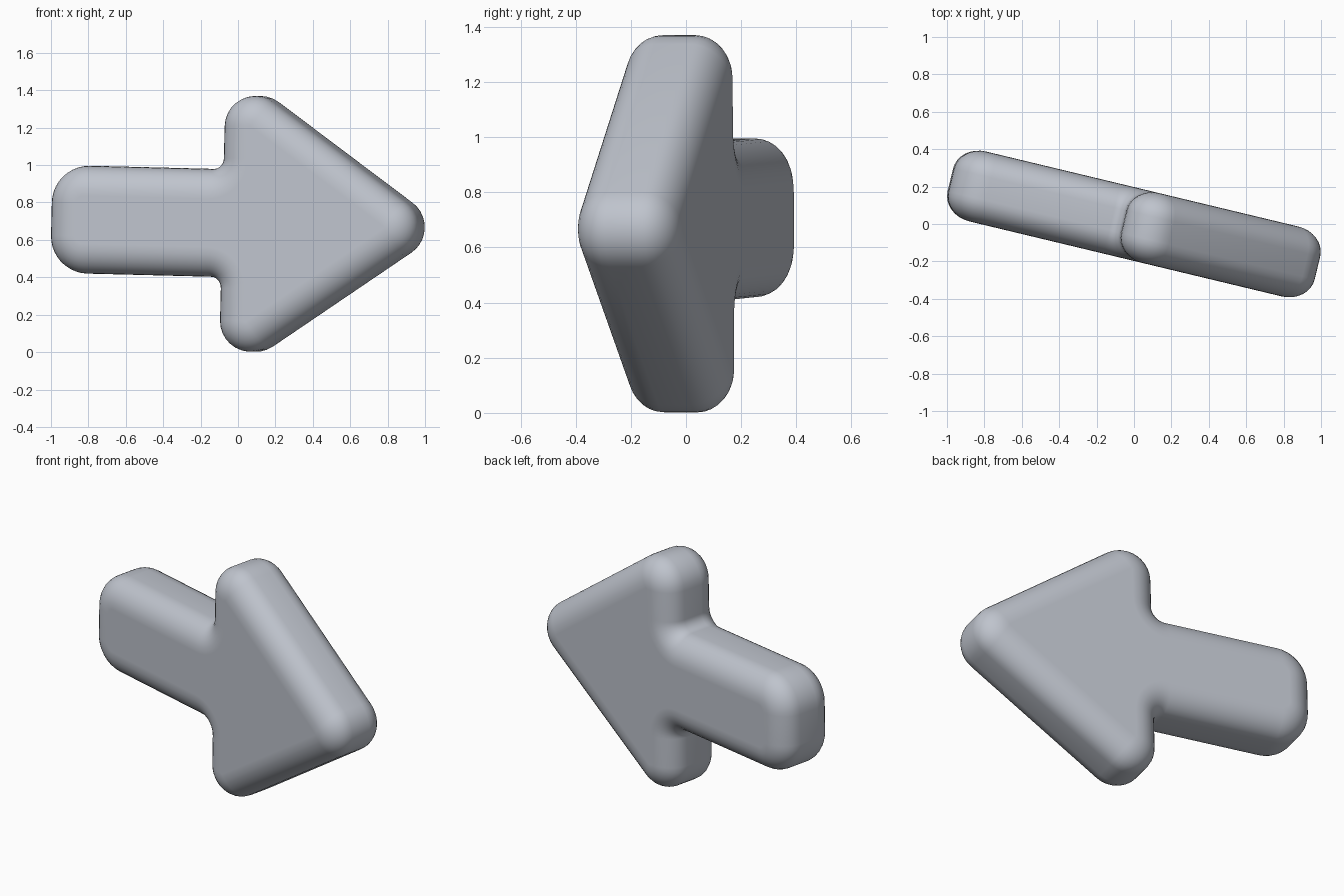
import bpy, bmesh, math
from mathutils import Matrix, Vector

if "Cube" in bpy.data.objects:
    bpy.data.objects.remove(bpy.data.objects["Cube"])

HALF_THICK = 0.192   # half of the slab thickness
INSET = 0.15         # edge rounding, measured along the face
DEPTH = 0.13         # edge rounding, measured through the thickness
ARC = 10             # steps per rounded corner

# Sharp arrow outline, counter-clockwise: along, up, corner radius
tip, back, end, shaft = 1.133, -0.068, -1.008, 0.288
wing = (tip - back) * math.tan(math.radians(34.8))
upper = [(back, wing, 0.165), (back, shaft, 0.06), (end, shaft, 0.2)]
corners = [(tip, 0, 0.165)] + upper + [(a, -w, r) for a, w, r in reversed(upper)]


def rounded_outline(pts):
    """Fillet every corner; return (point, outward normal) pairs."""
    out = []
    n = len(pts)
    for i, (a, w, r) in enumerate(pts):
        p = Vector((a, w))
        d0 = (p - Vector(pts[i - 1][:2])).normalized()
        d1 = (Vector(pts[(i + 1) % n][:2]) - p).normalized()
        n0, n1 = Vector((d0.y, -d0.x)), Vector((d1.y, -d1.x))
        sign = 1 if d0.cross(d1) > 0 else -1
        centre = p - sign * r * (n0 + n1) / (1 + n0.dot(n1))
        turn = math.atan2(n0.cross(n1), n0.dot(n1))
        start = math.atan2(n0.y, n0.x)
        for k in range(ARC + 1):
            t = start + turn * k / ARC
            nrm = Vector((math.cos(t), math.sin(t)))
            out.append((centre + sign * r * nrm, nrm))
    return out


# Edge profile: (inset, depth) from the front face round to the back face
quarter = [(INSET * (1 - math.sin(t)), HALF_THICK - DEPTH * (1 - math.cos(t)))
           for t in (math.pi / 2 * k / 8 for k in range(9))]
quarter = [(INSET + 0.01, HALF_THICK)] + quarter
profile = [(d, -v) for d, v in quarter] + [(d, v) for d, v in reversed(quarter)]

# Loft the inset outlines into a soft-edged slab
outline = rounded_outline(corners)
bm = bmesh.new()
rings = []
for d, v in profile:
    ring = []
    for p, nrm in outline:
        q = p - nrm * d
        ring.append(bm.verts.new((q.x, v, q.y)))
    rings.append(ring)
count = len(outline)
for r0, r1 in zip(rings, rings[1:]):
    for i in range(count):
        j = (i + 1) % count
        bm.faces.new((r0[i], r0[j], r1[j], r1[i]))
bm.faces.new(rings[0])
bm.faces.new(rings[-1])
bmesh.ops.recalc_face_normals(bm, faces=bm.faces)
bmesh.ops.triangulate(bm, faces=[f for f in bm.faces if len(f.verts) > 4])

# Slight roll in its own plane, then a turn about the vertical
bm.transform(Matrix.Translation((0, 0, 0.688))
             @ Matrix.Rotation(math.radians(-13.5), 4, 'Z')
             @ Matrix.Rotation(math.radians(1.4), 4, 'Y'))

mesh = bpy.data.meshes.new("arrow")
bm.to_mesh(mesh)
bm.free()
arrow = bpy.data.objects.new("arrow", mesh)
bpy.context.collection.objects.link(arrow)

grey = bpy.data.materials.new("cool grey")
grey.diffuse_color = (0.52, 0.55, 0.61, 1)
grey.use_nodes = True
grey.node_tree.nodes["Principled BSDF"].inputs["Base Color"].default_value = grey.diffuse_color
mesh.materials.append(grey)

bpy.context.view_layer.objects.active = arrow
arrow.select_set(True)
bpy.ops.object.shade_smooth_by_angle(angle=math.radians(40))
